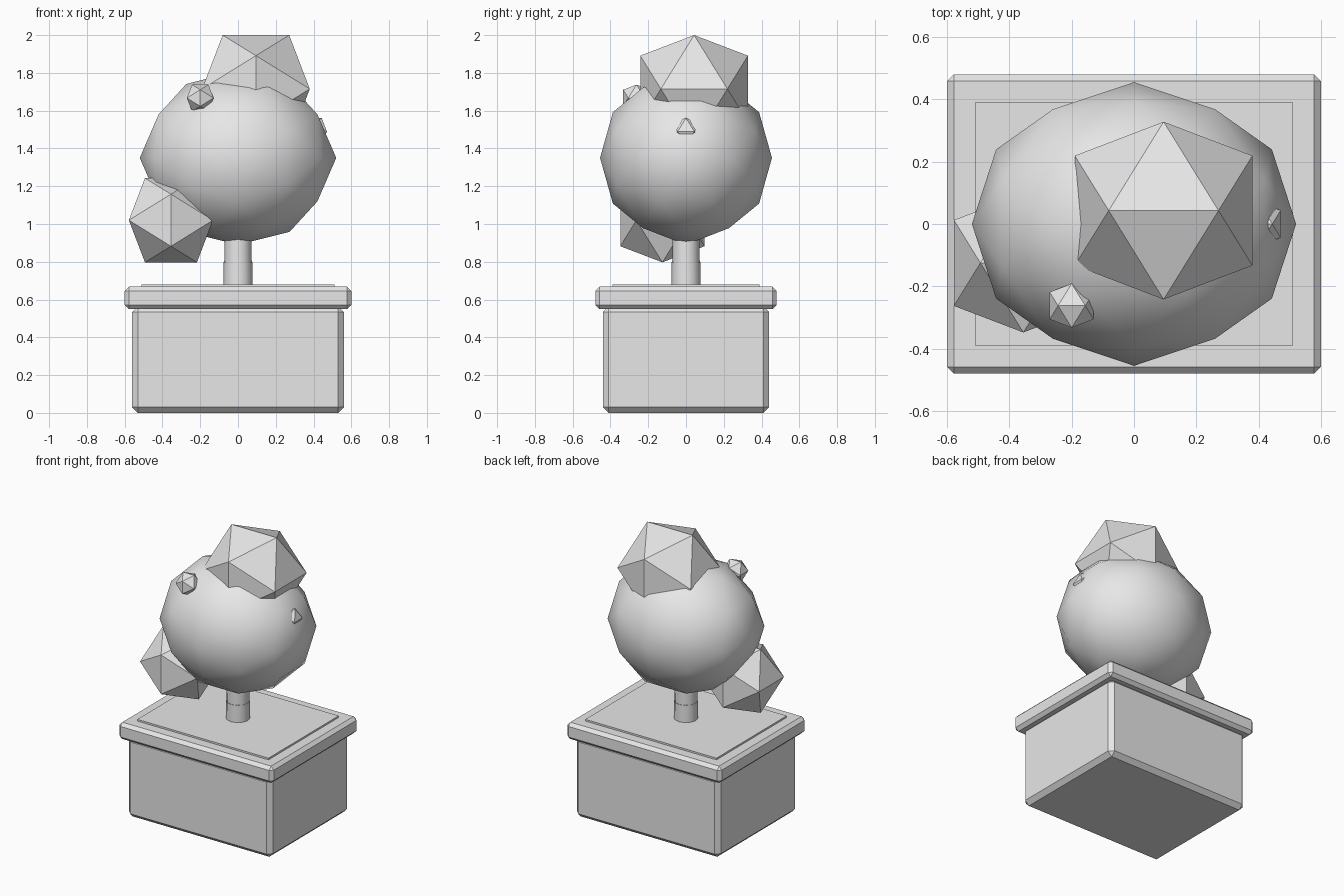
import bpy, bmesh, math
from mathutils import Vector

if "Cube" in bpy.data.objects:
    bpy.data.objects.remove(bpy.data.objects["Cube"], do_unlink=True)

# Single plain grey used on every part
grey = bpy.data.materials.new("light_grey")
grey.use_nodes = True
colour = (0.8, 0.8, 0.8, 1)
grey.diffuse_color = colour
grey.node_tree.nodes["Principled BSDF"].inputs["Base Color"].default_value = colour


def finish(name, bm, location, smooth=False):
    bmesh.ops.recalc_face_normals(bm, faces=bm.faces[:])
    for f in bm.faces:
        f.smooth = smooth
    mesh = bpy.data.meshes.new(name)
    bm.to_mesh(mesh)
    bm.free()
    mesh.materials.append(grey)
    obj = bpy.data.objects.new(name, mesh)
    obj.location = location
    bpy.context.collection.objects.link(obj)
    return obj


def box(name, width, depth, bottom, top, bevel=0):
    bm = bmesh.new()
    bmesh.ops.create_cube(bm, size=1)
    bmesh.ops.scale(bm, vec=(width, depth, top - bottom), verts=bm.verts[:])
    if bevel:
        bmesh.ops.bevel(bm, geom=bm.edges[:], offset=bevel, segments=1,
                        profile=0.5, affect='EDGES')
    return finish(name, bm, (0, 0, (bottom + top) / 2))


def leaf_ball(name, location, radii, subdivide=False):
    """Twenty-sided ball with an edge facing each axis, optionally subdivided."""
    bm = bmesh.new()
    golden = (1 + math.sqrt(5)) / 2
    for s in (-1, 1):
        for t in (-1, 1):
            for p in ((s * golden, t, 0), (0, s * golden, t), (t, 0, s * golden)):
                bm.verts.new(Vector(p).normalized())
    bmesh.ops.convex_hull(bm, input=bm.verts[:])
    if subdivide:
        bmesh.ops.subdivide_edges(bm, edges=bm.edges[:], cuts=1, use_grid_fill=True)
        for v in bm.verts:
            v.co.normalize()
    bmesh.ops.scale(bm, vec=radii, verts=bm.verts[:])
    return finish(name, bm, location, smooth=subdivide)


def trunk_section(name, r_bottom, r_top, bottom, top):
    bm = bmesh.new()
    bmesh.ops.create_cone(bm, cap_ends=True, segments=12, radius1=r_bottom,
                          radius2=r_top, depth=top - bottom)
    obj = finish(name, bm, (0, 0, (bottom + top) / 2), smooth=True)
    bpy.context.view_layer.objects.active = obj
    obj.select_set(True)
    bpy.ops.object.shade_smooth_by_angle(angle=math.radians(40))
    obj.select_set(False)


# Planter
box("planter_body", 1.12, 0.88, 0, 0.565, 0.03)
box("planter_rim", 1.2, 0.96, 0.55, 0.668, 0.022)
box("soil", 1.02, 0.78, 0.62, 0.68)

# Trunk
trunk_section("lower_trunk", 0.078, 0.076, 0.66, 0.8)
trunk_section("upper_trunk", 0.073, 0.071, 0.79, 0.95)

# Foliage
leaf_ball("main_foliage", (0, 0, 1.35), (0.52, 0.455, 0.46), subdivide=True)
leaf_ball("top_foliage", (0.095, 0.043, 1.715), (0.335,) * 3)
leaf_ball("side_foliage", (-0.355, -0.125, 1.02), (0.262,) * 3)

# Fruit
for name, spot in (("front_fruit", (-0.2, -0.262, 1.667)),
                   ("left_fruit", (0.4, 0, 1.49))):
    leaf_ball(name, spot, (0.083,) * 3)
